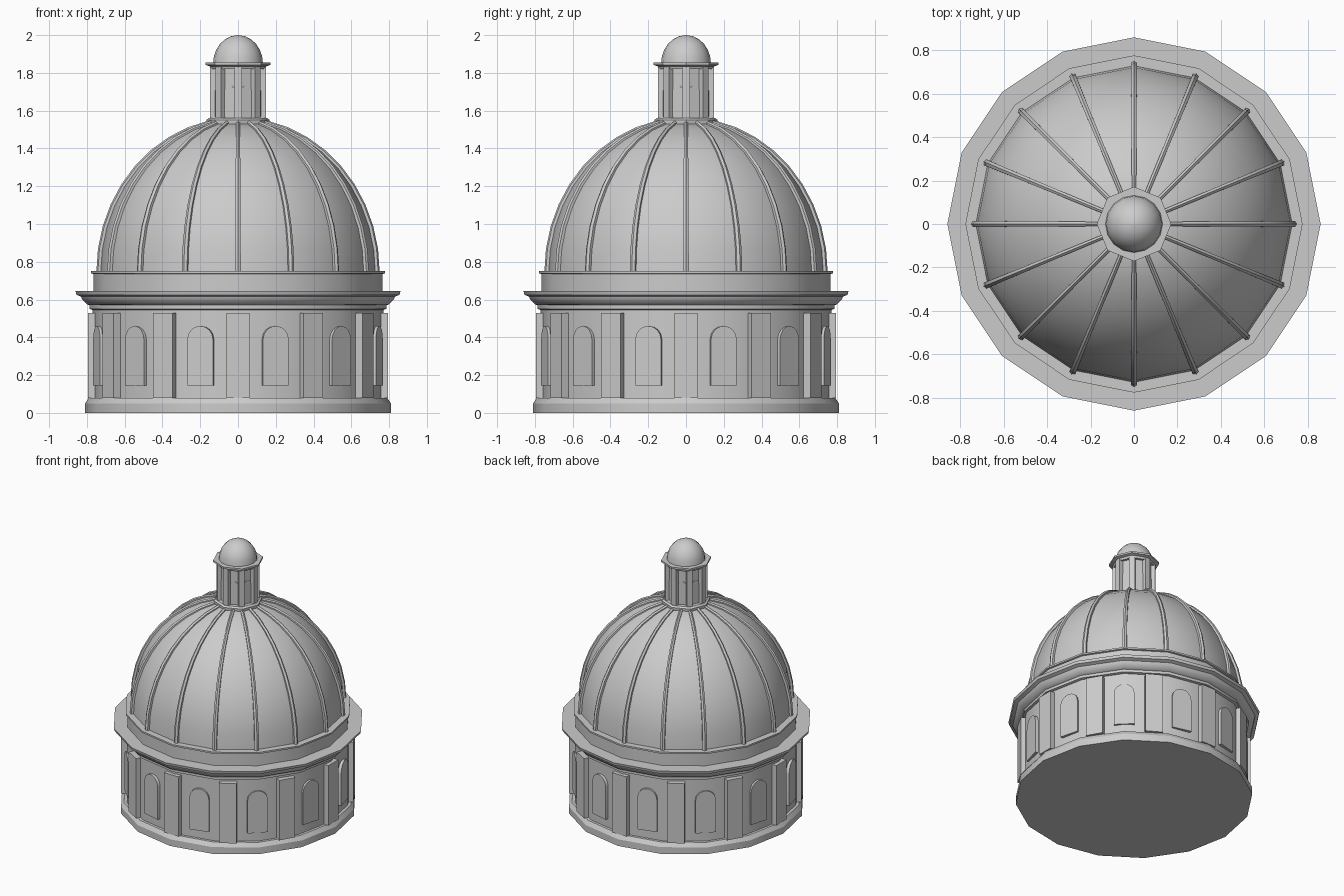
import bpy, bmesh
from math import sin, cos, pi, radians
from mathutils import Matrix, Vector

if "Cube" in bpy.data.objects:
    bpy.data.objects.remove(bpy.data.objects["Cube"])


def finish(name, bm):
    bmesh.ops.recalc_face_normals(bm, faces=bm.faces)
    me = bpy.data.meshes.new(name)
    bm.to_mesh(me)
    bm.free()
    ob = bpy.data.objects.new(name, me)
    bpy.context.collection.objects.link(ob)
    bpy.ops.object.select_all(action='DESELECT')
    bpy.context.view_layer.objects.active = ob
    ob.select_set(True)
    bpy.ops.object.shade_smooth_by_angle(angle=radians(30))
    return ob


def lathe(name, profile, sides):
    """Turn (radius, z) points into a capped solid with corners on the axes."""
    bm = bmesh.new()
    rings = [[bm.verts.new((r * cos(2 * pi * i / sides), r * sin(2 * pi * i / sides), z))
              for i in range(sides)] for r, z in profile]
    for a, b in zip(rings, rings[1:]):
        for i in range(sides):
            j = (i + 1) % sides
            bm.faces.new((a[i], a[j], b[j], b[i]))
    bm.faces.new(rings[0])
    bm.faces.new(rings[-1])
    return finish(name, bm)


def radial(name, outline, near, far, count, start=0.0):
    """Extrude a (sideways, z) outline outwards, repeated around the axis."""
    bm = bmesh.new()
    for k in range(count):
        rot = Matrix.Rotation(start + 2 * pi * k / count, 3, 'Z')
        a, b = [[bm.verts.new(rot @ Vector((d, s, z))) for s, z in outline] for d in (near, far)]
        n = len(outline)
        for i in range(n):
            j = (i + 1) % n
            bm.faces.new((a[i], a[j], b[j], b[i]))
        bm.faces.new(a)
        bm.faces.new(b)
    return finish(name, bm)


def rect(w, z0, z1):
    return [(-w / 2, z0), (w / 2, z0), (w / 2, z1), (-w / 2, z1)]


def arch(w, z0, z1, steps=8):
    r = w / 2
    return [(-r, z0), (r, z0)] + [(r * cos(pi * i / steps), z1 - r + r * sin(pi * i / steps))
                                  for i in range(steps + 1)]


# Drum with plinth, pilasters and arched windows
lathe("plinth", [(.81, 0), (.81, .05), (.79, .08), (.76, .08)], 16)
lathe("drum_wall", [(.77, .07), (.77, .56)], 16)
radial("pilasters", rect(.12, .08, .53), .72, .795, 12)
radial("windows", arch(.14, .145, .46), .72, .775, 12, radians(15))

# Cornice and attic band
lathe("cornice", [(.77, .545), (.786, .55), (.786, .57), (.80, .575), (.825, .60),
                  (.83, .615), (.855, .625), (.86, .645), (.75, .645)], 16)
lathe("attic", [(.765, .64), (.765, .735), (.777, .738), (.777, .75), (.70, .75)], 16)

# Dome shell
steps = 9
arc = [radians(78) * i / steps for i in range(steps + 1)]
lathe("dome", [(.73 * cos(t), .74 + .81 * sin(t)) for t in arc], 16)

# Dome ribs, square strips following the shell
bm = bmesh.new()
for k in range(16):
    rot = Matrix.Rotation(2 * pi * k / 16, 3, 'Z')
    prev = None
    for t in arc:
        w = .015 - .005 * t / arc[-1]
        ring = [bm.verts.new(rot @ Vector(((.73 + d) * cos(t), s, .745 + (.80 + d) * sin(t))))
                for d, s in ((-.03, -w), (.012, -w), (.02, 0), (.012, w), (-.03, w))]
        if prev:
            for i in range(5):
                j = (i + 1) % 5
                bm.faces.new((prev[i], prev[j], ring[j], ring[i]))
        else:
            bm.faces.new(ring)
        prev = ring
    bm.faces.new(prev)
finish("dome_ribs", bm)

# Lantern
lathe("lantern_base", [(.16, 1.51), (.168, 1.535), (.168, 1.55), (.155, 1.56)], 8)
lathe("lantern_core", [(.125, 1.55), (.125, 1.83)], 8)
radial("lantern_columns", rect(.04, 1.555, 1.83), .10, .147, 8)
radial("lantern_windows", arch(.055, 1.57, 1.735), .09, .119, 8, radians(22.5))
lathe("lantern_cornice", [(.145, 1.82), (.15, 1.835), (.172, 1.842), (.172, 1.855), (.13, 1.855)], 8)
cap = [radians(88) * i / 6 for i in range(7)]
lathe("lantern_cap", [(.132 * cos(t), 1.85 + .15 * sin(t)) for t in cap], 16)
